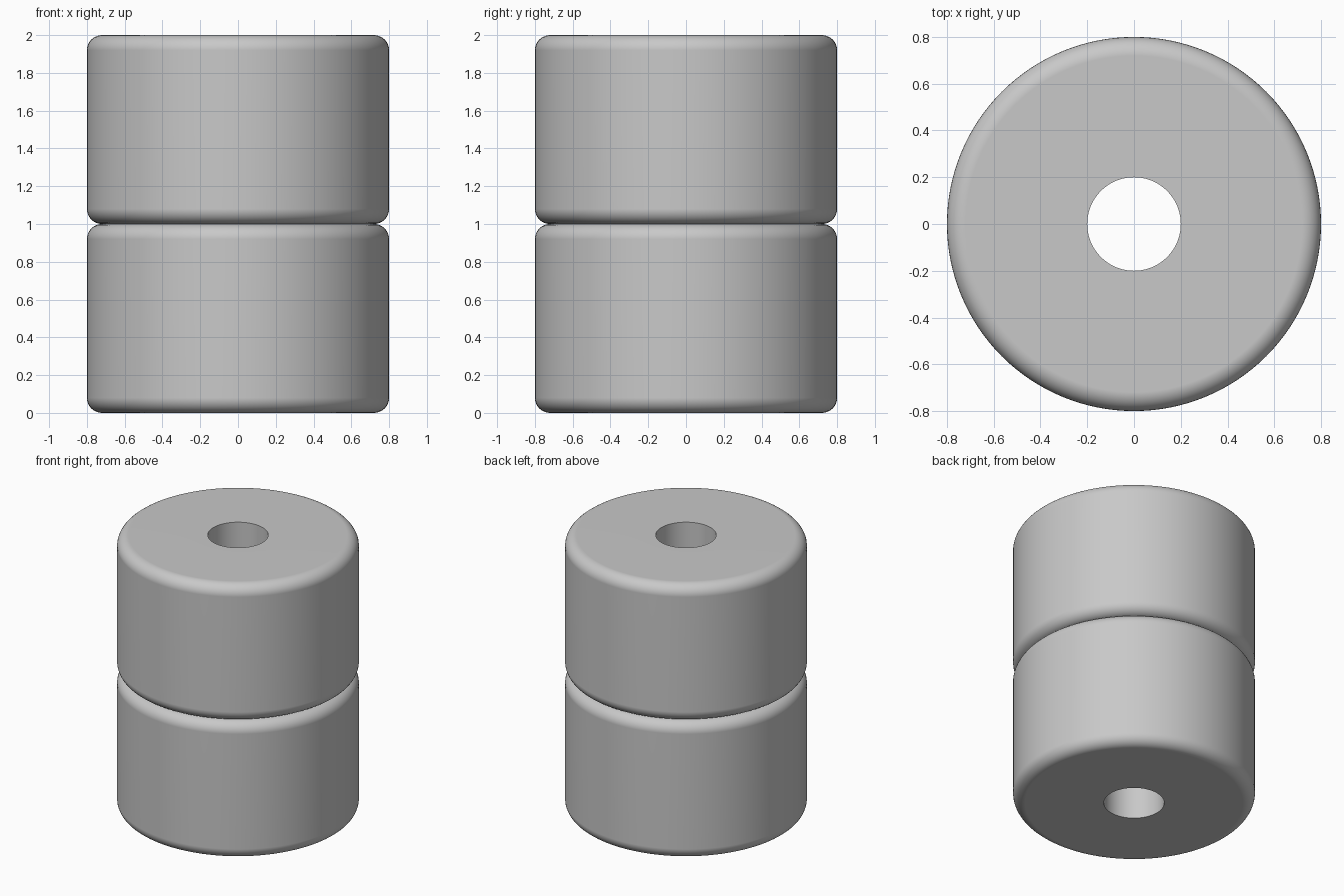
import bpy, bmesh, math

OUTER, BORE, HEIGHT, FILLET = 0.8, 0.2, 1.0, 0.08
SEGMENTS, FILLET_STEPS = 128, 8

cube = bpy.data.objects.get("Cube")
if cube:
    bpy.data.objects.remove(cube, do_unlink=True)

# Plain grey material
GREY = (0.58, 0.58, 0.58, 1)
grey = bpy.data.materials.new("light_grey")
grey.use_nodes = True
grey.diffuse_color = GREY
grey.node_tree.nodes["Principled BSDF"].inputs["Base Color"].default_value = GREY


def roller_profile():
    """Radius and height points: bore, then rounded bottom and top rims."""
    points = [(BORE, HEIGHT), (BORE, 0)]
    for centre_z, start in ((FILLET, -math.pi / 2), (HEIGHT - FILLET, 0)):
        for i in range(FILLET_STEPS + 1):
            a = start + i / FILLET_STEPS * math.pi / 2
            points.append((OUTER - FILLET + FILLET * math.cos(a),
                           centre_z + FILLET * math.sin(a)))
    return points


def make_roller(name, z):
    """Lathe the closed profile around the vertical axis."""
    bm = bmesh.new()
    verts = [bm.verts.new((r, 0, h)) for r, h in roller_profile()]
    edges = [bm.edges.new((v, verts[i - 1])) for i, v in enumerate(verts)]
    bmesh.ops.spin(bm, geom=verts + edges, cent=(0, 0, 0), axis=(0, 0, 1),
                   angle=math.tau, steps=SEGMENTS)
    bmesh.ops.remove_doubles(bm, verts=bm.verts, dist=1e-4)
    bmesh.ops.recalc_face_normals(bm, faces=bm.faces)
    mesh = bpy.data.meshes.new(name)
    bm.to_mesh(mesh)
    bm.free()
    mesh.materials.append(grey)
    obj = bpy.data.objects.new(name, mesh)
    obj.location.z = z
    bpy.context.collection.objects.link(obj)

    # Smooth walls and rims, crisp bore edges, flat end faces
    bpy.ops.object.select_all(action="DESELECT")
    obj.select_set(True)
    bpy.context.view_layer.objects.active = obj
    bpy.ops.object.shade_smooth_by_angle(angle=math.radians(30))
    normals = obj.modifiers.new("flat_ends", "WEIGHTED_NORMAL")
    normals.keep_sharp = True


# Two identical rollers stacked end to end
for index, part in enumerate(("lower_roller", "upper_roller")):
    make_roller(part, index * HEIGHT)
